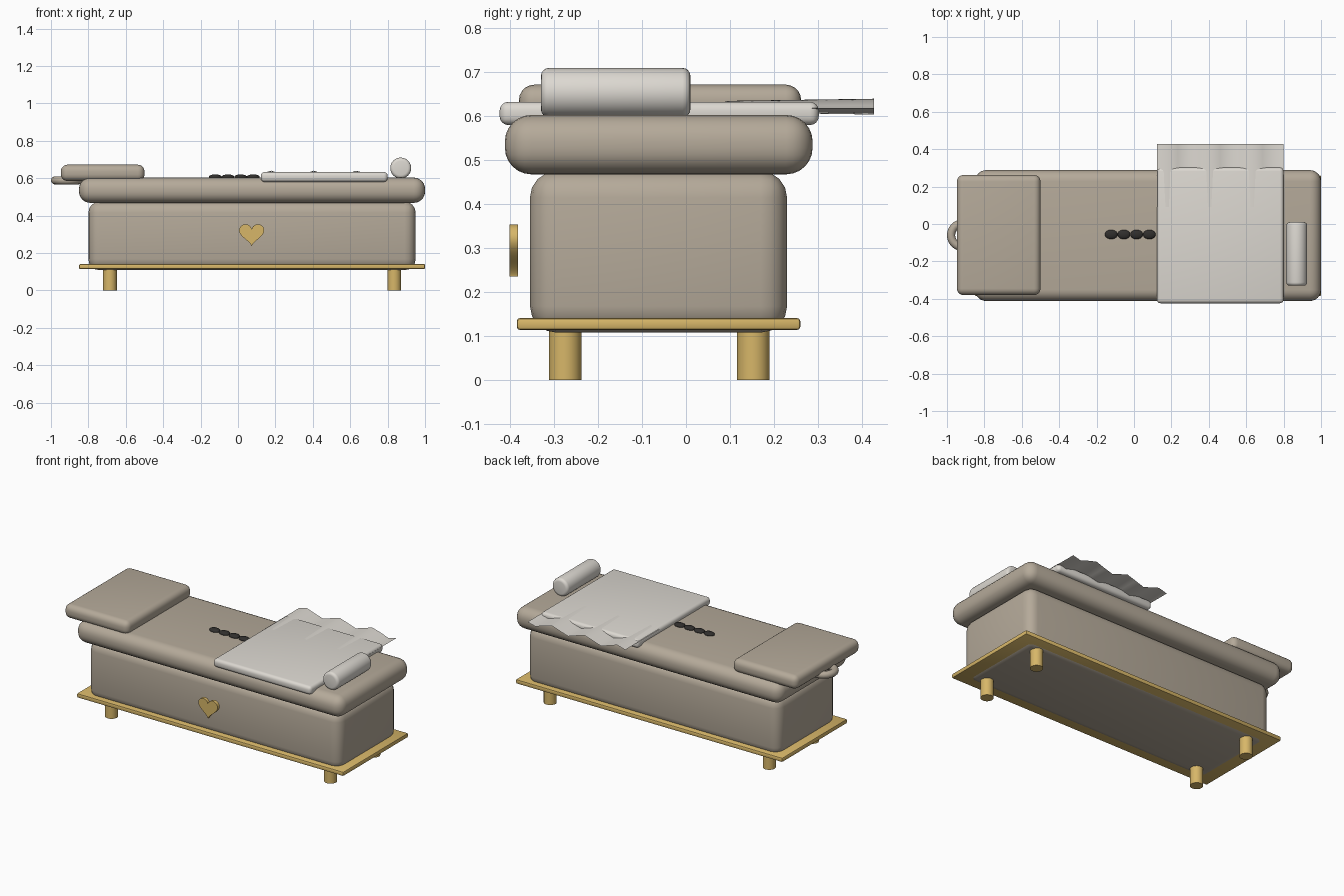
import bpy, bmesh, math
from mathutils import Matrix

if "Cube" in bpy.data.objects:
    bpy.data.objects.remove(bpy.data.objects["Cube"])


def material(name, rgb):
    m = bpy.data.materials.new(name)
    m.diffuse_color = (*rgb, 1)
    m.use_nodes = True
    m.node_tree.nodes["Principled BSDF"].inputs["Base Color"].default_value = m.diffuse_color
    return m


TAUPE = material("taupe", (0.46, 0.40, 0.32))
GOLD = material("gold", (0.68, 0.47, 0.14))
LINEN = material("linen", (0.72, 0.69, 0.64))
STONE = material("stone", (0.03, 0.028, 0.026))


def finish(name, bm, mat, angle=40):
    bmesh.ops.recalc_face_normals(bm, faces=bm.faces)
    me = bpy.data.meshes.new(name)
    bm.to_mesh(me)
    bm.free()
    ob = bpy.data.objects.new(name, me)
    bpy.context.collection.objects.link(ob)
    me.materials.append(mat)
    bpy.ops.object.select_all(action='DESELECT')
    ob.select_set(True)
    bpy.context.view_layer.objects.active = ob
    bpy.ops.object.shade_smooth_by_angle(angle=math.radians(angle))
    return ob


def box(name, x, y, z, bevel, segments, mat):
    """Rounded box from (min, max) ranges."""
    bm = bmesh.new()
    size = [b - a for a, b in (x, y, z)]
    mid = [(a + b) / 2 for a, b in (x, y, z)]
    bmesh.ops.create_cube(bm, size=1, matrix=Matrix.Translation(mid) @ Matrix.Diagonal((*size, 1)))
    bmesh.ops.bevel(bm, geom=bm.edges[:], offset=bevel, segments=segments, profile=0.5, affect='EDGES')
    return finish(name, bm, mat)


def cylinder(name, centre, r, depth, mat, along_y=False, bevel=0):
    bm = bmesh.new()
    rot = Matrix.Rotation(math.pi / 2, 4, 'X') if along_y else Matrix()
    bmesh.ops.create_cone(bm, cap_ends=True, segments=32, radius1=r, radius2=r, depth=depth,
                          matrix=Matrix.Translation(centre) @ rot)
    if bevel:
        rims = [e for e in bm.edges if any(len(f.verts) > 4 for f in e.link_faces)]
        bmesh.ops.bevel(bm, geom=rims, offset=bevel, segments=4, profile=0.5, affect='EDGES')
    return finish(name, bm, mat)


# Bed: plinth, plate, mattress and headrest
box("bed_body", (-0.80, 0.95), (-0.355, 0.23), (0.108, 0.475), 0.06, 4, TAUPE)
box("base_plate", (-0.85, 1.0), (-0.385, 0.26), (0.114, 0.141), 0.007, 2, GOLD)
box("mattress", (-0.85, 1.0), (-0.412, 0.288), (0.468, 0.603), 0.06, 6, TAUPE)
box("headrest", (-0.947, -0.50), (-0.38, 0.262), (0.585, 0.672), 0.035, 5, TAUPE)

# Legs
for x, sx in ((-0.685, "left"), (0.835, "right")):
    for y, sy in ((-0.275, "front"), (0.153, "back")):
        cylinder(f"{sy}_{sx}_leg", (x, y, 0.06), 0.037, 0.12, GOLD)

# Face ring under the headrest
bpy.ops.mesh.primitive_torus_add(location=(-0.915, -0.06, 0.588), major_radius=0.063, minor_radius=0.022,
                                 major_segments=32, minor_segments=12)
ring = bpy.context.object
ring.name = "face_ring"
ring.data.materials.append(TAUPE)
bpy.ops.object.shade_smooth()

# Folded towel and bolster
box("towel", (0.122, 0.80), (-0.424, 0.302), (0.58, 0.633), 0.02, 4, LINEN)
cylinder("bolster", (0.87, -0.16, 0.654), 0.056, 0.34, LINEN, along_y=True, bevel=0.018)

# Rippled towel edge: ripples grow towards the back
bm = bmesh.new()
nx, ny = 12, 6
rows = []
for j in range(ny + 1):
    y = 0.09 + 0.338 * j / ny
    amp = 0.013 + 0.005 * j / ny
    rows.append([bm.verts.new((x, y, 0.622 + amp * math.cos(math.tau * (x - 0.175) / 0.23)))
                 for x in (0.122 + 0.678 * i / nx for i in range(nx + 1))])
for a, b in zip(rows, rows[1:]):
    for i in range(nx):
        bm.faces.new((a[i], a[i + 1], b[i + 1], b[i]))
sheet = finish("towel_ripples", bm, LINEN)
if sheet.data.polygons[0].normal.z < 0:
    sheet.data.flip_normals()

# Massage stones
for i in range(4):
    bm = bmesh.new()
    bmesh.ops.create_uvsphere(bm, u_segments=20, v_segments=12, radius=1,
                              matrix=Matrix.Translation((-0.122 + 0.068 * i, -0.056, 0.607))
                              @ Matrix.Diagonal((0.034, 0.025, 0.013, 1)))
    finish(f"stone_{i + 1}", bm, STONE)

# Heart emblem on the front
bm = bmesh.new()
n = 48
outline = []
for i in range(n):
    t = math.tau * i / n
    hx = 16 * math.sin(t) ** 3
    hz = 13 * math.cos(t) - 5 * math.cos(2 * t) - 2 * math.cos(3 * t) - math.cos(4 * t)
    outline.append(bm.verts.new((0.073 + hx * 0.0042, -0.402, 0.305 + hz * 0.0041)))
face = bm.faces.new(outline)
back = bmesh.ops.extrude_face_region(bm, geom=[face])
bmesh.ops.translate(bm, vec=(0, 0.02, 0), verts=[v for v in back["geom"] if isinstance(v, bmesh.types.BMVert)])
finish("heart_emblem", bm, GOLD)
